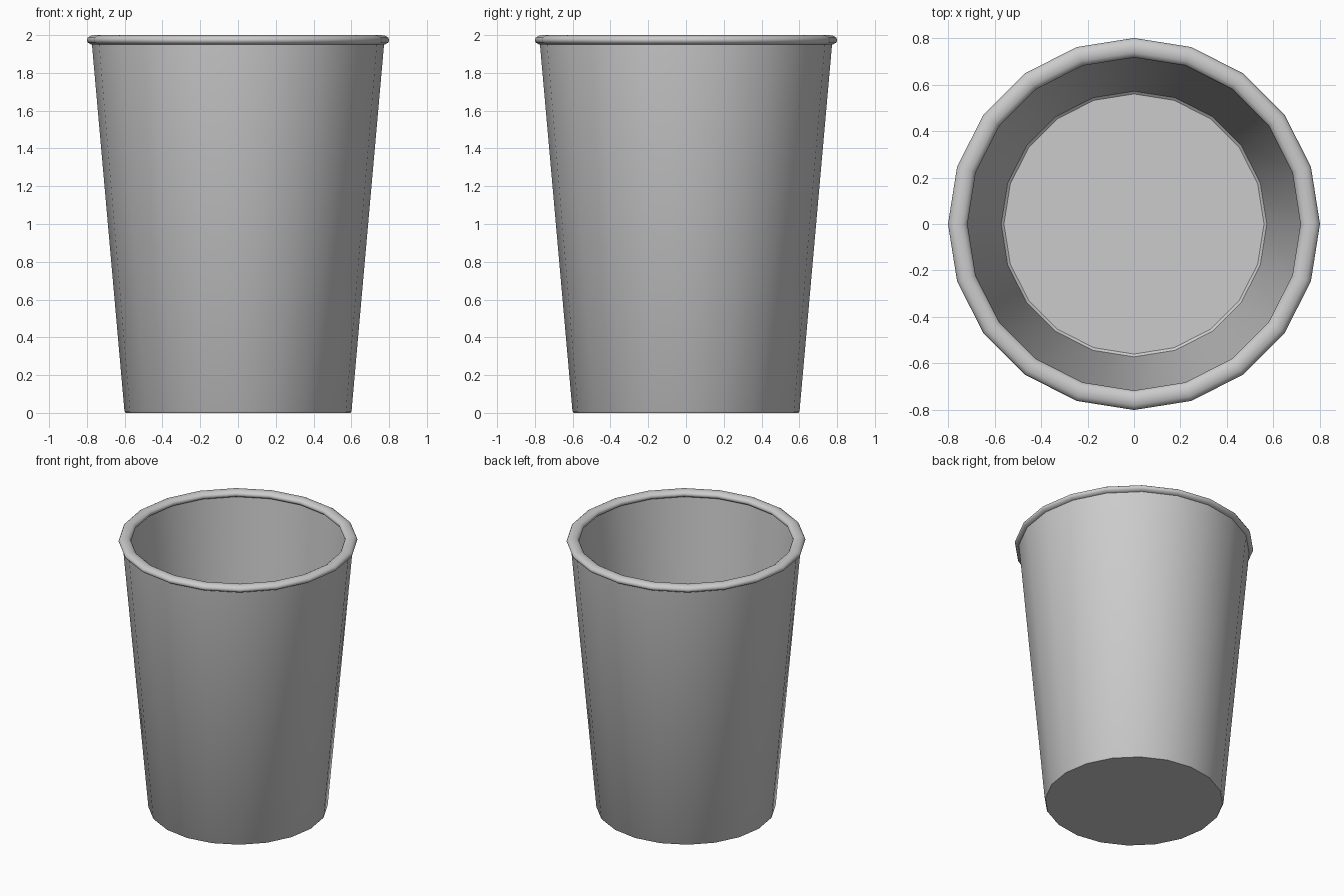
import bpy, bmesh, math

if "Cube" in bpy.data.objects:
    bpy.data.objects.remove(bpy.data.objects["Cube"])

SIDES = 20


def lathe(name, profile, closed=False, angle=40):
    """Revolve (radius, z) points around z; a zero radius makes a pole."""
    bm = bmesh.new()
    rings = []
    for r, z in profile:
        if r == 0:
            rings.append([bm.verts.new((0, 0, z))] * SIDES)
        else:
            rings.append([bm.verts.new((r * math.cos(2 * math.pi * i / SIDES),
                                        r * math.sin(2 * math.pi * i / SIDES), z))
                          for i in range(SIDES)])
    pairs = list(zip(rings, rings[1:]))
    if closed:
        pairs.append((rings[-1], rings[0]))
    for a, b in pairs:
        for i in range(SIDES):
            j = (i + 1) % SIDES
            corners = list(dict.fromkeys((a[i], a[j], b[j], b[i])))
            bm.faces.new(corners)
    bmesh.ops.recalc_face_normals(bm, faces=bm.faces)
    mesh = bpy.data.meshes.new(name)
    bm.to_mesh(mesh)
    bm.free()
    obj = bpy.data.objects.new(name, mesh)
    bpy.context.collection.objects.link(obj)
    bpy.context.view_layer.objects.active = obj
    obj.select_set(True)
    bpy.ops.object.shade_smooth_by_angle(angle=math.radians(angle))
    obj.select_set(False)
    return obj


# Tapered hollow body with a floor
lathe("cup_body", [(0, 0), (0.595, 0), (0.601, 0.008), (0.775, 1.97),
                   (0.745, 1.97), (0.572, 0.035), (0.56, 0.025), (0, 0.025)])

# Rolled rim, a slightly flattened ring
rim = [(0.759 + 0.042 * math.cos(2 * math.pi * k / 12),
        1.974 + 0.026 * math.sin(2 * math.pi * k / 12)) for k in range(12)]
lathe("rolled_rim", rim, closed=True, angle=60)
